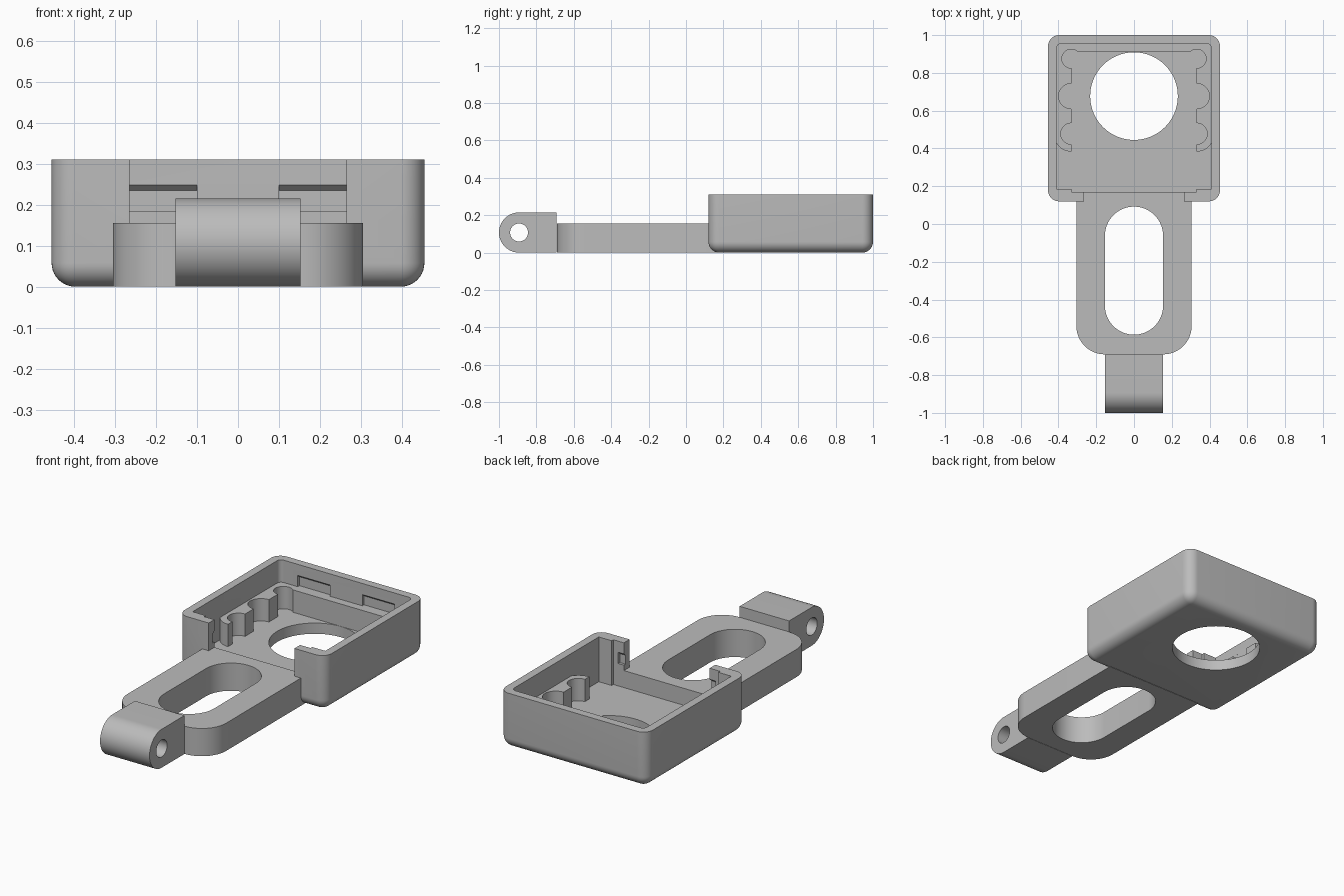
import bpy, bmesh
from math import radians, cos, sin
from mathutils import Matrix

cube = bpy.data.objects.get("Cube")
if cube:
    bpy.data.objects.remove(cube, do_unlink=True)

grey = bpy.data.materials.new("plain grey")
grey.use_nodes = True
GREY = (0.5, 0.5, 0.5, 1)
grey.diffuse_color = GREY
grey.node_tree.nodes["Principled BSDF"].inputs["Base Color"].default_value = GREY


def arc(cx, cy, r, a0, a1, n=12):
    angles = [radians(a0 + (a1 - a0) * i / n) for i in range(n + 1)]
    return [(cx + r * cos(a), cy + r * sin(a)) for a in angles]


def circle(cx, cy, r, n=64):
    return arc(cx, cy, r, 0, 360, n)[:-1]


def rect(x0, x1, y0, y1):
    return [(x0, y0), (x1, y0), (x1, y1), (x0, y1)]


def mirror(points, side):
    return [(side * x, y) for x, y in points]


def prism(name, points, low, high, along_x=False):
    """Extrude a profile along z, or a (y, z) profile along x."""
    bm = bmesh.new()
    face = bm.faces.new([bm.verts.new((x, y, low)) for x, y in points])
    top = bmesh.ops.extrude_face_region(bm, geom=[face])["geom"]
    for v in top:
        if isinstance(v, bmesh.types.BMVert):
            v.co.z = high
    if along_x:
        turn = Matrix(((0, 0, 1, 0), (1, 0, 0, 0), (0, 1, 0, 0), (0, 0, 0, 1)))
        bm.transform(turn)
    bmesh.ops.recalc_face_normals(bm, faces=bm.faces)
    return finish(name, bm)


def finish(name, bm):
    mesh = bpy.data.meshes.new(name)
    bm.to_mesh(mesh)
    bm.free()
    mesh.materials.append(grey)
    obj = bpy.data.objects.new(name, mesh)
    bpy.context.collection.objects.link(obj)
    return obj


def activate(obj):
    bpy.ops.object.select_all(action="DESELECT")
    obj.select_set(True)
    bpy.context.view_layer.objects.active = obj


def cut(obj, points, low, high, along_x=False):
    cutter = prism("cutter", points, low, high, along_x)
    cutter.hide_render = True
    mod = obj.modifiers.new("cut", "BOOLEAN")
    mod.operation = "DIFFERENCE"
    mod.solver = "EXACT"
    mod.object = cutter
    activate(obj)
    bpy.ops.object.modifier_apply(modifier=mod.name)
    bpy.data.objects.remove(cutter, do_unlink=True)


def smooth(obj):
    activate(obj)
    bpy.ops.object.shade_smooth_by_angle(angle=radians(30))


# Tray: rounded block with softened bottom edges
R, W, FRONT, BACK, TOP = 0.058, 0.455, 0.12, 1.0, 0.31
bm = bmesh.new()
bmesh.ops.create_cube(bm, size=1)
for v in bm.verts:
    v.co.x *= 2 * W
    v.co.y = FRONT if v.co.y < 0 else BACK
    v.co.z = 0 if v.co.z < 0 else TOP
edges = [e for e in bm.edges if min(v.co.z for v in e.verts) < 0.01]
bmesh.ops.bevel(bm, geom=edges, offset=R, segments=10, profile=0.5, affect="EDGES")
tray = finish("tray", bm)

# Tray cavity above the ledge
FLOOR, LEDGE, SILL = 0.06, 0.185, 0.155
cavity = [(-0.41, 0.185), (0.41, 0.185)]
cavity += arc(0.385, 0.93, 0.025, 0, 90, 6) + arc(-0.385, 0.93, 0.025, 90, 180, 6)
cut(tray, cavity, LEDGE, 0.4)

# Lower pocket between the scalloped ribs
cut(tray, rect(-0.33, 0.33, 0.17, 0.91), FLOOR, 0.4)
for side in (-1, 1):
    for cy, r in ((0.875, 0.05), (0.677, 0.067), (0.478, 0.056)):
        cut(tray, mirror(circle(0.332, cy, r, 40), side), FLOOR, 0.25)
    rib_end = [(0.3, 0.383), (0.3, 0.185), (0.41, 0.185)]
    rib_end += arc(0.33, 0.478, 0.095, -32.6, -90)
    cut(tray, mirror(rib_end, side), FLOOR, 0.25)

# Front opening, round window and snap recesses
cut(tray, rect(-0.265, 0.265, 0.05, 0.18), SILL, 0.4)
cut(tray, circle(0, 0.677, 0.232, 72), -0.1, 0.15)
back_snap = [(0.94, LEDGE), (0.97, LEDGE), (0.97, 0.235), (0.955, 0.248), (0.94, 0.248)]
front_snap = [(0.18, LEDGE), (0.155, LEDGE), (0.155, 0.235), (0.17, 0.248), (0.18, 0.248)]
for x0, x1 in ((-0.3, -0.1), (0.1, 0.3)):
    cut(tray, back_snap, x0, x1, True)
    cut(tray, front_snap, x0, x1, True)
smooth(tray)

# Arm with a long rounded slot
outline = [(0.305, 0.165), (-0.305, 0.165)]
outline += arc(-0.155, -0.54, 0.15, 180, 270, 16) + arc(0.155, -0.54, 0.15, 270, 360, 16)
arm = prism("arm", outline, 0, SILL)
slot = arc(0, -0.062, 0.154, 0, 180, 32) + arc(0, -0.432, 0.154, 180, 360, 32)
cut(arm, slot, -0.1, 0.3)
smooth(arm)

# Hinge knuckle with a pin hole
knuckle = [(-0.692, 0), (-0.692, 0.215)]
knuckle += arc(-0.8925, 0.1075, 0.1075, 90, 270, 32)
hinge = prism("hinge_knuckle", knuckle, -0.153, 0.153, True)
cut(hinge, circle(-0.8925, 0.1075, 0.048, 40), -0.3, 0.3, True)
smooth(hinge)
